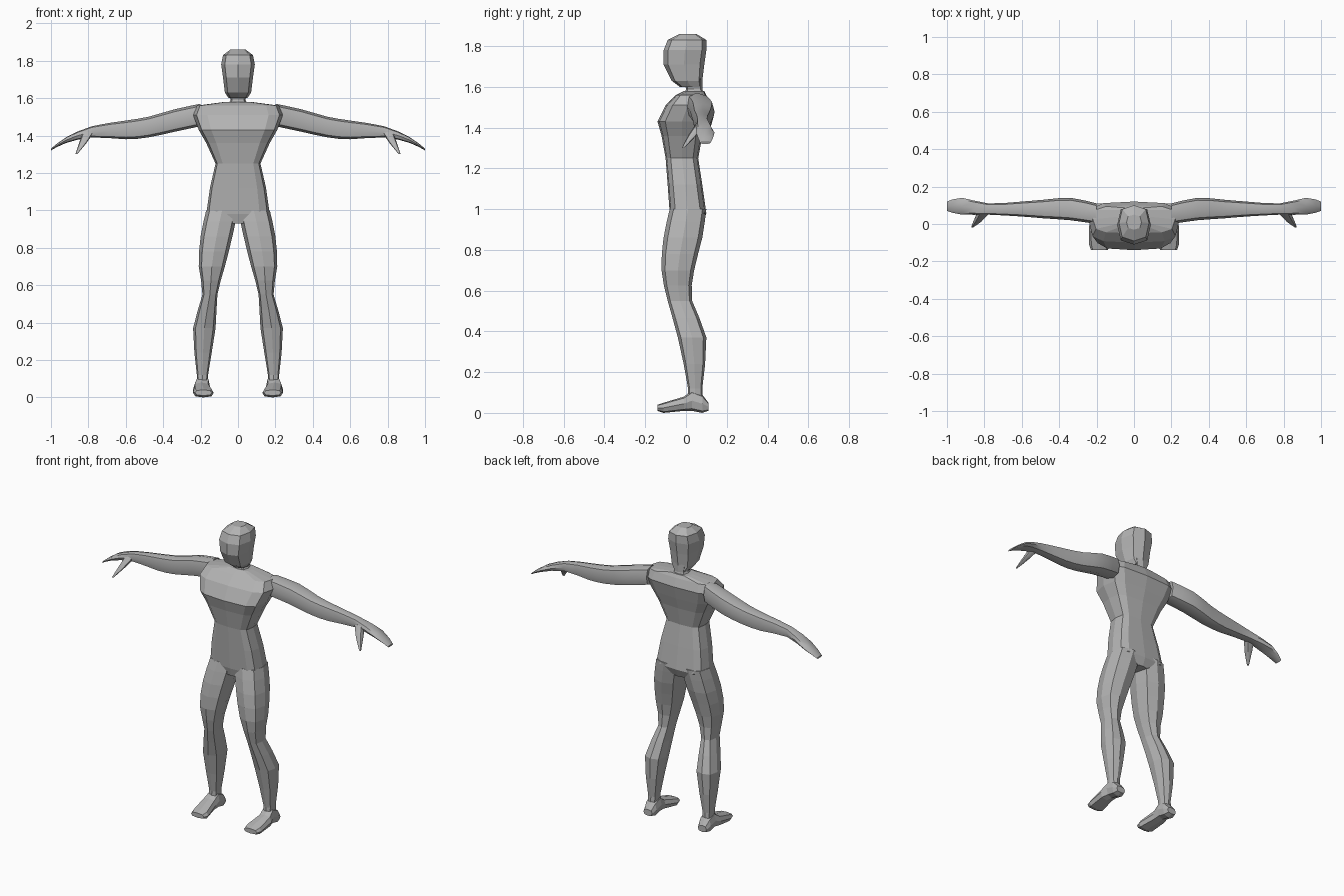
import bpy
import bmesh
import math
from mathutils import Vector

default = bpy.data.objects.get("Cube")
if default:
    bpy.data.objects.remove(default, do_unlink=True)

colour = (.45, .45, .45, 1)
grey = bpy.data.materials.new("matte grey")
grey.use_nodes = True
grey.diffuse_color = colour
grey.node_tree.nodes["Principled BSDF"].inputs["Base Color"].default_value = colour


def ring(x, y, z, sides=8, boxy=.7):
    """Rounded-box cross-section: two axes are (low, high) spans, the third a position."""
    axes = [axis for axis, span in enumerate((x, y, z)) if isinstance(span, tuple)]
    points = []
    for i in range(sides):
        angle = math.tau * i / sides
        point = [x, y, z]
        for axis, wave in zip(axes, (math.cos(angle), math.sin(angle))):
            low, high = point[axis]
            reach = math.copysign(abs(wave) ** boxy, wave)
            point[axis] = (low + high) / 2 + (high - low) / 2 * reach
        points.append(Vector(point))
    return points


def wide(half):
    """Span centred on the body's midline."""
    return (-half, half)


def torso_ring(half, front, back, z):
    return ring(x=wide(half), y=(front, back), z=z, sides=12, boxy=.55)


def refine(rings):
    """Add a curved in-between ring in every gap."""
    last = len(rings) - 1
    result = [rings[0]]
    for k in range(last):
        before, after = rings[max(k - 1, 0)], rings[min(k + 2, last)]
        result.append([((b + c) * 9 - a - d) / 16
                       for a, b, c, d in zip(before, rings[k], rings[k + 1], after)])
        result.append(rings[k + 1])
    return result


def skin(name, rings, side=1, rounded=False):
    """Bridge the rings, cap both ends and make the object."""
    bm = bmesh.new()
    loops = [[bm.verts.new((p.x * side, p.y, p.z)) for p in points] for points in rings]
    for low, high in zip(loops, loops[1:]):
        for i in range(len(low)):
            bm.faces.new((low[i - 1], low[i], high[i], high[i - 1]))
    bm.faces.new(loops[0])
    bm.faces.new(loops[-1])
    bmesh.ops.recalc_face_normals(bm, faces=bm.faces)
    mesh = bpy.data.meshes.new(name)
    bm.to_mesh(mesh)
    bm.free()
    mesh.materials.append(grey)
    obj = bpy.data.objects.new(name, mesh)
    bpy.context.collection.objects.link(obj)
    if rounded:
        bpy.ops.object.select_all(action="DESELECT")
        obj.select_set(True)
        bpy.context.view_layer.objects.active = obj
        bpy.ops.object.shade_smooth_by_angle(angle=math.radians(40))


# Torso: crotch, hips, belly, waist, ribs, chest, shoulders, collar
skin("torso", [
    torso_ring(half=.05, front=-.07, back=.08, z=.93),
    torso_ring(half=.17, front=-.08, back=.1, z=.98),
    torso_ring(half=.15, front=-.09, back=.08, z=1.12),
    torso_ring(half=.12, front=-.1, back=.06, z=1.25),
    torso_ring(half=.17, front=-.12, back=.08, z=1.36),
    torso_ring(half=.21, front=-.14, back=.1, z=1.43),
    torso_ring(half=.24, front=-.1, back=.12, z=1.51),
    torso_ring(half=.22, front=-.05, back=.1, z=1.56),
    torso_ring(half=.07, front=-.01, back=.09, z=1.58),
])

# Neck, then head from jaw to crown
skin("neck", [
    ring(x=wide(.06), y=(-.01, .09), z=1.55),
    ring(x=wide(.04), y=(0, .08), z=1.59),
    ring(x=wide(.05), y=(-.01, .08), z=1.64),
])
skin("head", [
    ring(x=wide(.05), y=(-.03, .08), z=1.6),
    ring(x=wide(.07), y=(-.07, .08), z=1.63),
    ring(x=wide(.08), y=(-.11, .09), z=1.71),
    ring(x=wide(.09), y=(-.11, .1), z=1.78),
    ring(x=wide(.08), y=(-.09, .1), z=1.83),
    ring(x=wide(.04), y=(-.03, .05), z=1.86),
])

# Leg: hip, upper thigh, lower thigh, knee, calf, ankle, heel
leg = refine([
    ring(x=(0, .17), y=(-.08, .1), z=1),
    ring(x=(.03, .2), y=(-.11, .08), z=.86),
    ring(x=(.07, .21), y=(-.12, .04), z=.7),
    ring(x=(.11, .19), y=(-.09, .03), z=.55),
    ring(x=(.12, .24), y=(-.04, .1), z=.37),
    ring(x=(.16, .22), y=(.01, .08), z=.12),
    ring(x=(.16, .22), y=(0, .09), z=.04),
])

# Foot: toe tip, ball, instep, heel
foot = [
    ring(x=(.14, .23), y=-.14, z=(.01, .04)),
    ring(x=(.13, .24), y=-.11, z=(0, .05)),
    ring(x=(.15, .24), y=-.01, z=(.01, .08)),
    ring(x=(.15, .23), y=.03, z=(.01, .11)),
    ring(x=(.15, .23), y=.08, z=(0, .09)),
    ring(x=(.16, .22), y=.11, z=(.01, .05)),
]

# Arm: shoulder, upper arm, forearm, wrist, palm, fingertips
arm = refine([
    ring(x=.2, y=(0, .11), z=(1.45, 1.57)),
    ring(x=.34, y=(.02, .14), z=(1.42, 1.54)),
    ring(x=.48, y=(.03, .13), z=(1.39, 1.5)),
    ring(x=.6, y=(.04, .12), z=(1.38, 1.48)),
    ring(x=.78, y=(.05, .11), z=(1.39, 1.45)),
    ring(x=.92, y=(.05, .14), z=(1.36, 1.39)),
    ring(x=1, y=(.07, .12), z=(1.32, 1.33)),
])
thumb = refine([
    ring(x=(.77, .83), y=(.05, .1), z=1.42),
    ring(x=(.81, .85), y=(.01, .05), z=1.36),
    ring(x=(.86, .87), y=(-.02, -.01), z=1.3),
])

for label, side in (("left", 1), ("right", -1)):
    skin(label + "_leg", leg, side)
    skin(label + "_foot", foot, side)
    skin(label + "_arm", arm, side, rounded=True)
    skin(label + "_thumb", thumb, side, rounded=True)
